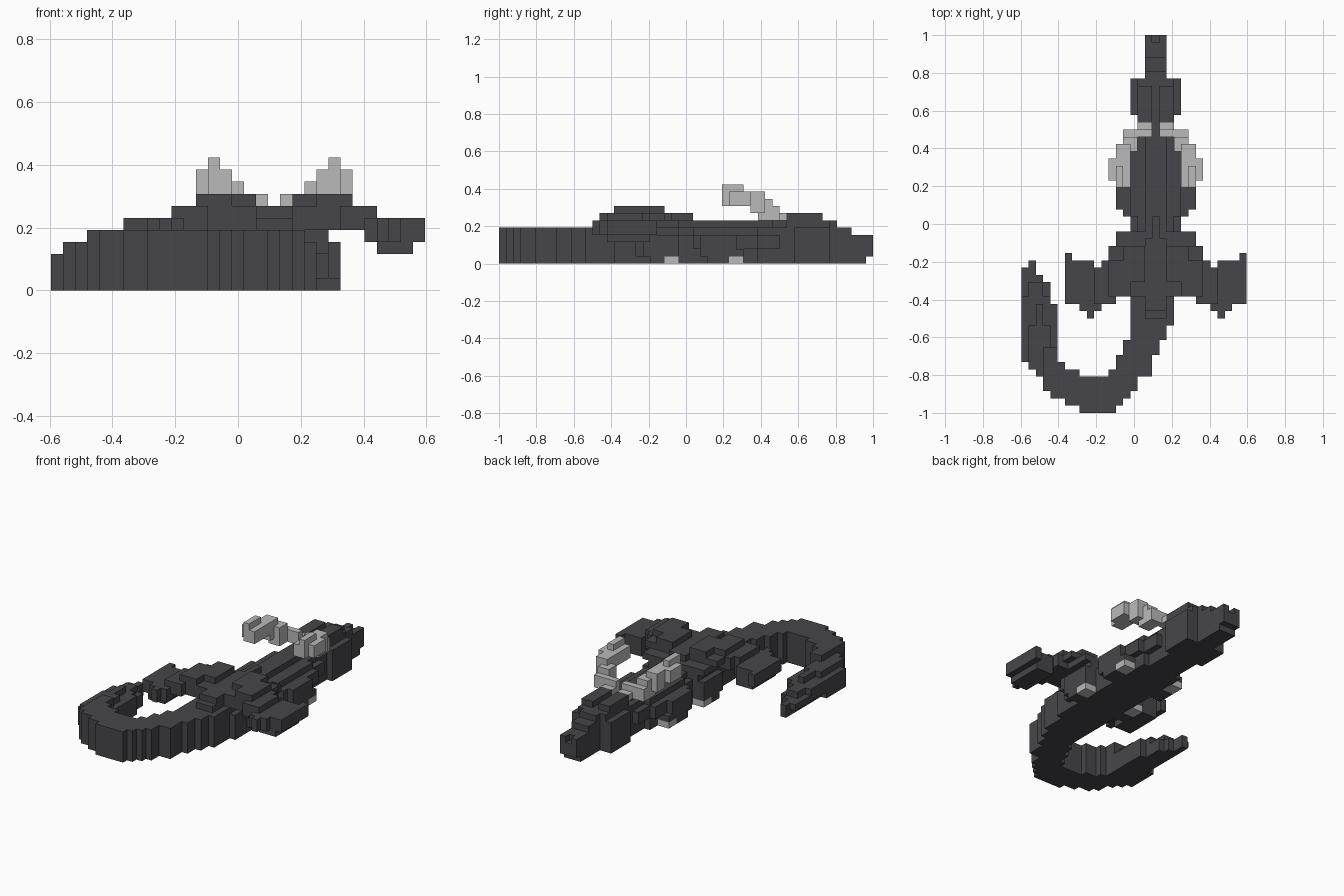
import bpy
import bmesh
from mathutils import Vector

UNIT = 2 / 52                        # edge of one block
ORIGIN = Vector((-15.5, -26, 0))     # block grid corner, in blocks
AXIS = 37                            # twice the body's middle plane, in blocks

cube = bpy.data.objects.get("Cube")
if cube:
    bpy.data.objects.remove(cube, do_unlink=True)


def make_material(name, color):
    mat = bpy.data.materials.new(name)
    mat.use_nodes = True
    mat.diffuse_color = color
    mat.node_tree.nodes["Principled BSDF"].inputs["Base Color"].default_value = color
    return mat


def mirrored(boxes):
    """Boxes reflected across the body's middle plane."""
    return [(AXIS - b, AXIS - a, *rest) for a, b, *rest in boxes]


def build(name, boxes, material):
    """Fill block ranges and keep only the exposed faces, as one blocky mesh."""
    filled = set()
    for x0, x1, y0, y1, z0, z1 in boxes:
        filled |= {(x, y, z) for x in range(x0, x1)
                   for y in range(y0, y1) for z in range(z0, z1)}
    bm = bmesh.new()
    for cell in filled:
        center = Vector(cell) + Vector((0.5, 0.5, 0.5)) + ORIGIN
        for axis in range(3):
            for sign in (-1, 1):
                step = Vector((0, 0, 0))
                step[axis] = sign
                if tuple(int(c + s) for c, s in zip(cell, step)) in filled:
                    continue
                u = Vector((0, 0, 0))
                u[(axis + 1) % 3] = 0.5
                v = step.cross(u)
                middle = center + step / 2
                corners = (u + v, v - u, -u - v, u - v)
                bm.faces.new([bm.verts.new((middle + c) * UNIT) for c in corners])
    bmesh.ops.remove_doubles(bm, verts=bm.verts, dist=UNIT / 100)
    bmesh.ops.dissolve_limit(bm, angle_limit=0.01, verts=bm.verts, edges=bm.edges)
    bmesh.ops.triangulate(bm, faces=[f for f in bm.faces if len(f.verts) > 4])
    mesh = bpy.data.meshes.new(name)
    bm.to_mesh(mesh)
    bm.free()
    mesh.materials.append(material)
    obj = bpy.data.objects.new(name, mesh)
    bpy.context.collection.objects.link(obj)


def build_pair(name, boxes, material):
    build("left_" + name, boxes, material)
    build("right_" + name, mirrored(boxes), material)


hide = make_material("charcoal_hide", (0.062, 0.062, 0.07, 1))
horn = make_material("pale_horn", (0.49, 0.49, 0.49, 1))

# Torso with a raised spine
build("torso", [
    (15, 22, 16, 27, 0, 4),
    (15, 22, 27, 36, 0, 5),
    (15, 22, 36, 39, 2, 4),
    (16, 21, 36, 41, 0, 5),
    (16, 21, 15, 27, 4, 5),
    (17, 20, 13, 38, 5, 6),
    (18, 19, 38, 41, 5, 6),
    (17, 20, 14, 24, 6, 7),
    (18, 19, 24, 27, 6, 7),
], hide)

# Head, brow and snout
build("head", [
    (16, 21, 40, 46, 0, 6),
    (15, 22, 41, 46, 0, 5),
    (16, 18, 40, 45, 6, 7),
    (19, 21, 40, 45, 6, 7),
    (17, 20, 46, 47, 0, 6),
    (17, 20, 47, 49, 0, 5),
    (17, 20, 49, 51, 0, 4),
    (17, 20, 51, 52, 1, 3),
    (17, 18, 51, 52, 3, 4),
    (19, 20, 51, 52, 3, 4),
], hide)

# Curled tail, row by row, then the lower tip
tail_rows = [
    (15, 21, 12, 16), (15, 20, 10, 12), (14, 19, 8, 10), (13, 18, 6, 8),
    (12, 18, 5, 6), (3, 16, 3, 5), (4, 15, 2, 3), (6, 14, 1, 2),
    (8, 13, 0, 1), (3, 8, 5, 6), (3, 6, 6, 7), (3, 5, 7, 9),
]
build("tail", [(*row, 0, 5) for row in tail_rows] + [
    (2, 3, 5, 7, 0, 4),
    (1, 2, 6, 7, 0, 4),
    (1, 4, 7, 12, 0, 4),
    (2, 3, 12, 15, 3, 4),
    (1, 4, 12, 16, 0, 3),
    (4, 5, 7, 15, 0, 3),
    (0, 1, 7, 16, 1, 3),
    (0, 1, 7, 12, 0, 1),
    (0, 1, 16, 20, 1, 2),
    (1, 4, 16, 18, 0, 2),
    (1, 3, 16, 18, 2, 3),
    (1, 3, 18, 19, 0, 2),
    (1, 2, 19, 21, 0, 2),
], hide)

# Legs tapering down to a forward foot
build_pair("hind_leg", [
    (21, 23, 18, 25, 3, 5),
    (21, 23, 19, 25, 1, 4),
    (23, 24, 20, 25, 1, 4),
    (22, 24, 21, 23, 0, 1),
], hide)
build_pair("front_leg", [
    (22, 23, 27, 36, 2, 4),
    (22, 24, 28, 33, 1, 4),
    (22, 24, 28, 34, 1, 2),
    (22, 24, 29, 32, 0, 1),
], hide)

# Claws at the front of each foot
build_pair("hind_claw", [(22, 24, 23, 25, 0, 1)], horn)
build_pair("front_claw", [(22, 24, 32, 34, 0, 1)], horn)

# Folded wings: shoulder, arm, then drooping tip
build_pair("wing", [
    (20, 23, 18, 23, 7, 8),
    (22, 25, 16, 21, 7, 8),
    (20, 25, 16, 23, 6, 7),
    (20, 24, 16, 25, 5, 6),
    (22, 26, 16, 21, 5, 7),
    (24, 27, 15, 20, 5, 7),
    (26, 29, 14, 20, 4, 6),
    (27, 28, 13, 16, 4, 6),
    (27, 30, 15, 21, 3, 6),
    (30, 31, 15, 22, 4, 6),
], hide)

# Horns sweeping out and back from the brow
build_pair("horn", [
    (19, 21, 39, 40, 6, 7),
    (19, 21, 38, 39, 6, 8),
    (21, 23, 38, 39, 6, 8),
    (21, 23, 36, 38, 6, 9),
    (22, 24, 35, 37, 7, 10),
    (23, 25, 32, 35, 8, 10),
    (22, 24, 31, 35, 8, 10),
    (23, 24, 31, 34, 10, 11),
], horn)
